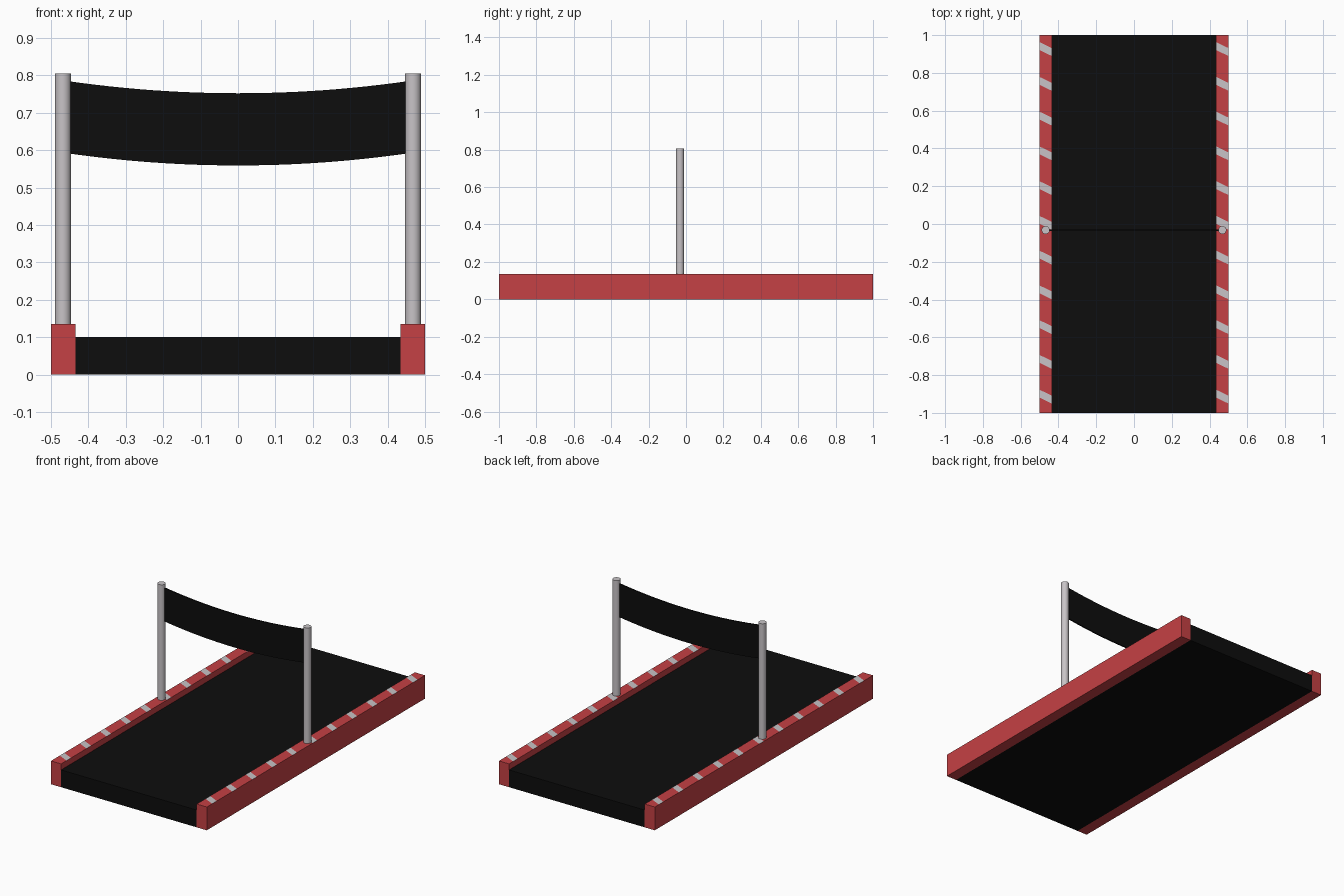
import bpy, bmesh
from mathutils import Vector

if "Cube" in bpy.data.objects:
    bpy.data.objects.remove(bpy.data.objects["Cube"])


def material(name, rgb):
    m = bpy.data.materials.new(name)
    m.diffuse_color = (*rgb, 1)
    m.use_nodes = True
    m.node_tree.nodes["Principled BSDF"].inputs["Base Color"].default_value = m.diffuse_color
    return m


RED = material("red paint", (0.56, 0.052, 0.058))
GREY = material("light grey", (0.58, 0.55, 0.57))
BLACK = material("black", (0.004, 0.004, 0.004))


def finish(bm, name, *mats):
    bmesh.ops.recalc_face_normals(bm, faces=bm.faces[:])
    me = bpy.data.meshes.new(name)
    bm.to_mesh(me)
    bm.free()
    ob = bpy.data.objects.new(name, me)
    bpy.context.collection.objects.link(ob)
    for m in mats:
        me.materials.append(m)
    return ob


def box(x0, x1, y0, y1, z0, z1):
    bm = bmesh.new()
    bmesh.ops.create_cube(bm, size=1)
    for v in bm.verts:
        v.co = ((x0 + x1) / 2 + v.co.x * (x1 - x0),
                (y0 + y1) / 2 + v.co.y * (y1 - y0),
                (z0 + z1) / 2 + v.co.z * (z1 - z0))
    return bm


RAIL_X, HALF_W, POST_X, POST_Y = 0.4675, 0.0325, 0.468, -0.032
PITCH, SHIFT, SLOPE, STRIPE = 0.184, 0.006, -0.48, 0.042

# Deck between the rails
finish(box(-0.435, 0.435, -1, 1, 0, 0.10), "deck", BLACK)

for side, label in ((-1, "left"), (1, "right")):
    # Rail with slanted stripes cut into its top
    cx = side * RAIL_X
    bm = box(cx - HALF_W, cx + HALF_W, -1, 1, 0, 0.135)
    for k in range(-5, 6):
        for e in (-0.5, 0.5):
            y = SHIFT + k * PITCH + e * STRIPE
            bmesh.ops.bisect_plane(bm, geom=bm.verts[:] + bm.edges[:] + bm.faces[:],
                                   plane_co=(cx, y, 0), plane_no=Vector((-SLOPE, 1, 0)).normalized())
    bm.normal_update()
    for f in bm.faces:
        c = f.calc_center_median()
        near = (c.y - SHIFT + PITCH / 2) % PITCH - PITCH / 2
        if f.normal.z > 0.9 and abs(near) < STRIPE / 2 and abs(c.y) < 0.96:
            f.material_index = 1
    finish(bm, label + "_rail", RED, GREY)

    # Upright post
    bpy.ops.mesh.primitive_cylinder_add(vertices=16, radius=0.0215, depth=0.705,
                                        location=(side * POST_X, POST_Y, 0.4525))
    post = bpy.context.object
    post.name = label + "_post"
    post.data.materials.append(GREY)
    bpy.ops.object.shade_smooth_by_angle()

# Sagging banner hung between the posts
bm = bmesh.new()
N, prev = 24, None
for i in range(N + 1):
    t = 2 * i / N - 1
    sag = 0.032 * t * t
    ring = [bm.verts.new((0.452 * t, POST_Y + dy, z + sag))
            for dy, z in ((-0.004, 0.559), (0.004, 0.559), (0.004, 0.752), (-0.004, 0.752))]
    if prev:
        for j in range(4):
            bm.faces.new((prev[j], prev[j - 1], ring[j - 1], ring[j]))
    if i in (0, N):
        bm.faces.new(ring)
    prev = ring
finish(bm, "banner", BLACK)
